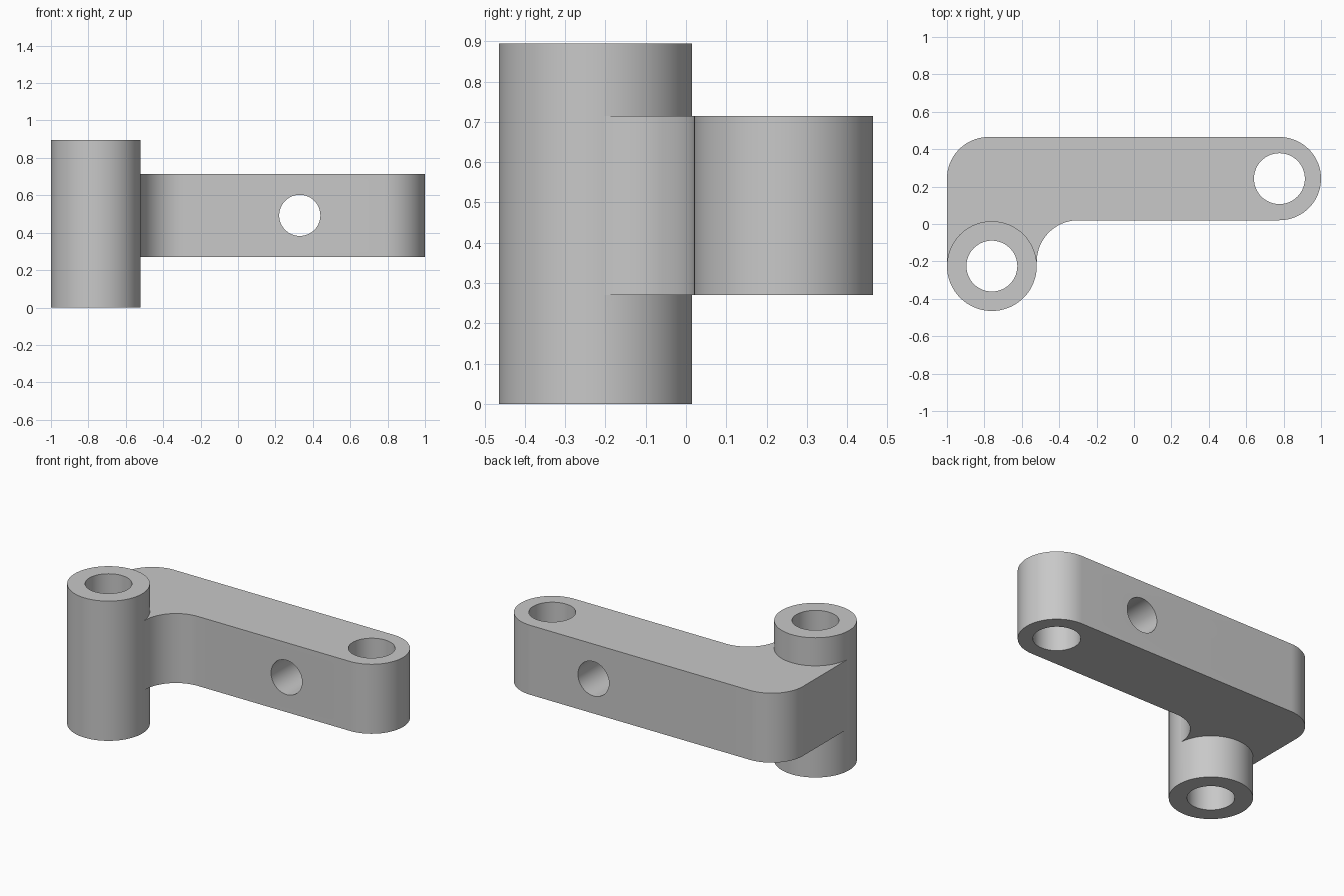
import bpy, bmesh
from math import sin, cos, radians

if "Cube" in bpy.data.objects:
    bpy.data.objects.remove(bpy.data.objects["Cube"], do_unlink=True)

# Single grey finish
grey = bpy.data.materials.new("machined grey")
grey.use_nodes = True
COLOUR = (0.58, 0.58, 0.58, 1)
grey.diffuse_color = COLOUR
grey.node_tree.nodes["Principled BSDF"].inputs["Base Color"].default_value = COLOUR

TUBE = (-0.76, -0.225)            # upright sleeve axis
TUBE_R, BORE_R = 0.24, 0.136
ARM_R = 0.2225                    # half the arm width
ARM_Y = 0.2425                    # arm centre line
ARM_Z = (0.27, 0.715)
HEIGHT = 0.895


def arc(cx, cy, r, start, end, steps=24):
    angles = [radians(start + (end - start) * i / steps) for i in range(steps + 1)]
    return [(cx + r * cos(a), cy + r * sin(a)) for a in angles]


def extrude(name, outline, z0, z1):
    """Solid prism from a plan outline."""
    bm = bmesh.new()
    face = bm.faces.new([bm.verts.new((x, y, z0)) for x, y in outline])
    top = bmesh.ops.extrude_face_region(bm, geom=[face])["geom"]
    bmesh.ops.translate(bm, vec=(0, 0, z1 - z0),
                        verts=[v for v in top if isinstance(v, bmesh.types.BMVert)])
    bmesh.ops.recalc_face_normals(bm, faces=bm.faces)
    mesh = bpy.data.meshes.new(name)
    bm.to_mesh(mesh)
    bm.free()
    mesh.materials.append(grey)
    ob = bpy.data.objects.new(name, mesh)
    bpy.context.collection.objects.link(ob)
    return ob


def cylinder(name, x, y, r, z0, z1):
    return extrude(name, arc(x, y, r, 0, 360, 72)[:-1], z0, z1)


def combine(target, other, operation):
    """Apply a boolean and discard the tool object."""
    other.hide_render = True
    mod = target.modifiers.new(operation, "BOOLEAN")
    mod.operation, mod.solver, mod.object = operation, "EXACT", other
    bpy.context.view_layer.objects.active = target
    bpy.ops.object.modifier_apply(modifier=mod.name)
    bpy.data.objects.remove(other, do_unlink=True)


# Arm: rounded ends, with a concave fillet running into the sleeve
end_x = 1 - ARM_R
edge_x = TUBE[0] + TUBE_R
low_y = ARM_Y - 2 * ARM_R
outline = arc(end_x, ARM_Y, ARM_R, -90, 90, 36)
outline += arc(-end_x, ARM_Y, ARM_R, 90, 180)
outline += [(-1, low_y), (TUBE[0], low_y)]
outline += arc(edge_x + ARM_R, low_y, ARM_R, 180, 90)
bracket = extrude("lever_arm_bracket", outline, *ARM_Z)

# Upright sleeve joined to the arm
combine(bracket, cylinder("sleeve", *TUBE, TUBE_R, 0, HEIGHT), "UNION")

# Vertical bores through the sleeve and the arm's far end
for name, x, y in (("sleeve_bore", *TUBE), ("end_bore", end_x, ARM_Y)):
    combine(bracket, cylinder(name, x, y, BORE_R, -0.1, 1), "DIFFERENCE")

# Cross hole from front to back
cross = cylinder("cross_hole", 0, 0, 0.11, -0.5, 0.5)
cross.rotation_euler.x = radians(90)
cross.location = (0.33, ARM_Y, sum(ARM_Z) / 2)
bpy.context.view_layer.update()
combine(bracket, cross, "DIFFERENCE")

# Smooth round walls, crisp rims
bpy.ops.object.select_all(action="DESELECT")
bracket.select_set(True)
bpy.context.view_layer.objects.active = bracket
bpy.ops.object.shade_smooth_by_angle(angle=radians(30))
